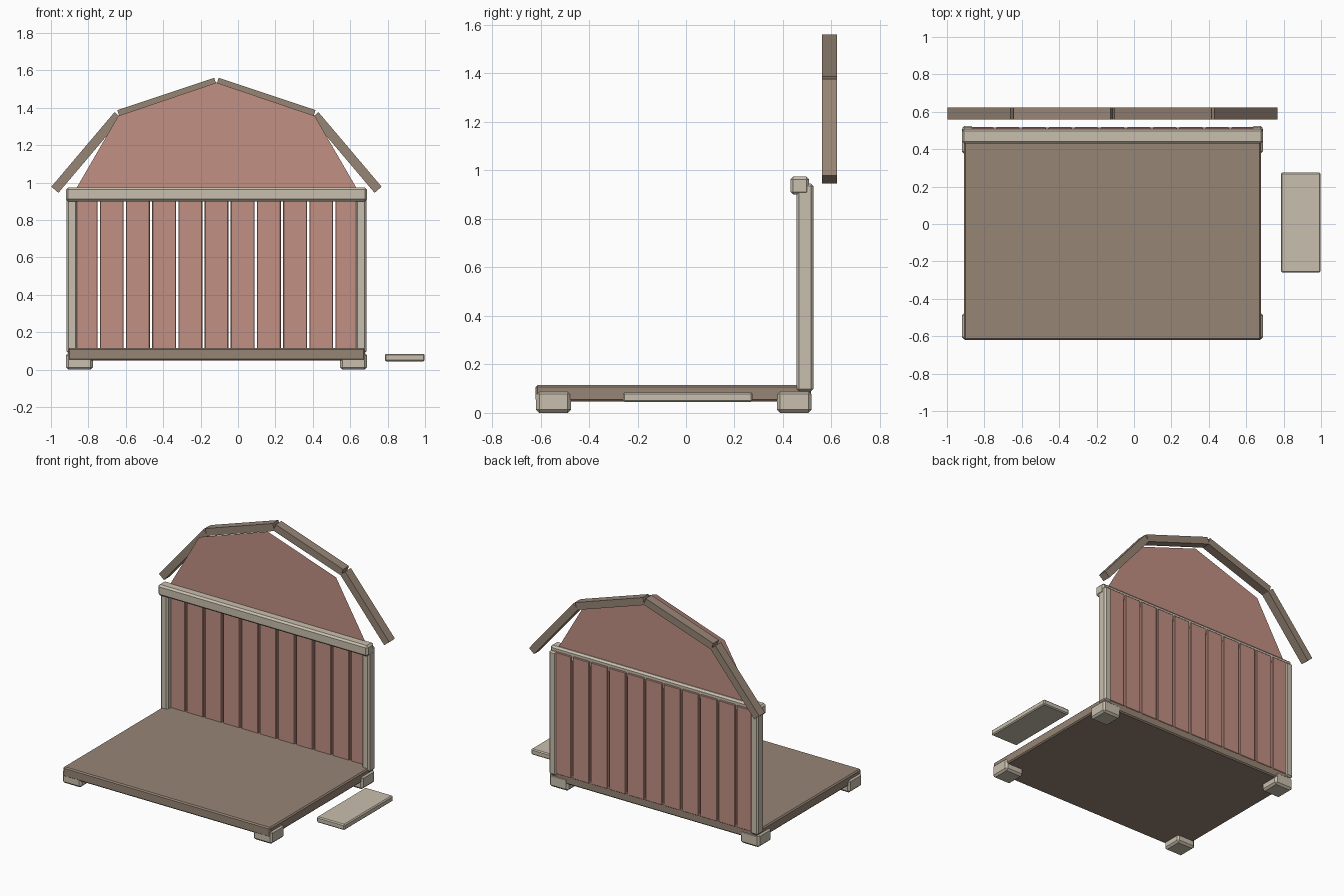
import bpy, bmesh, math
from mathutils import Vector

cube = bpy.data.objects.get("Cube")
if cube:
    bpy.data.objects.remove(cube, do_unlink=True)

MID_X = -0.115  # centre line of the wall and roof


def material(name, rgb):
    m = bpy.data.materials.new(name)
    m.use_nodes = True
    col = (*rgb, 1)
    m.diffuse_color = col
    m.node_tree.nodes["Principled BSDF"].inputs["Base Color"].default_value = col
    return m


brown = material("brown wood", (0.31, 0.235, 0.18))
cream = material("cream trim", (0.58, 0.52, 0.42))
red = material("faded red paint", (0.54, 0.28, 0.23))


def finish(name, bm, mat):
    mesh = bpy.data.meshes.new(name)
    bm.to_mesh(mesh)
    bm.free()
    mesh.materials.append(mat)
    ob = bpy.data.objects.new(name, mesh)
    bpy.context.collection.objects.link(ob)
    return ob


def box(name, lo, hi, mat, bevel=0.0):
    """Box between two corners, with chamfered edges."""
    lo, hi = Vector(lo), Vector(hi)
    bm = bmesh.new()
    bmesh.ops.create_cube(bm, size=1)
    bmesh.ops.scale(bm, vec=hi - lo, verts=bm.verts)
    if bevel:
        bmesh.ops.bevel(bm, geom=bm.edges[:], offset=bevel, segments=1,
                        affect='EDGES')
    ob = finish(name, bm, mat)
    ob.location = (lo + hi) / 2
    return ob


def bar(name, a, b, thick, y0, y1, mat):
    """Square-ended bar between two points in the xz plane."""
    a, b = Vector(a), Vector(b)
    d, c = b - a, (a + b) / 2
    half = d.length / 2
    ob = box(name, (-half, y0, -thick / 2), (half, y1, thick / 2), mat)
    ob.location = (c.x, (y0 + y1) / 2, c.y)
    ob.rotation_euler.y = -math.atan2(d.y, d.x)
    return ob


# Floor
box("floor", (-0.91, -0.62, 0.048), (0.68, 0.515, 0.115), brown, 0.008)

# Feet and wall posts on each side
for side, s in (("right", -1), ("left", 1)):
    def span(inner, outer):
        return sorted((MID_X + s * inner, MID_X + s * outer))

    x0, x1 = span(0.66, 0.805)
    for end, y0, y1 in (("front", -0.618, -0.475), ("back", 0.375, 0.518)):
        box(f"{end}_{side}_foot", (x0, y0, 0), (x1, y1, 0.09), cream, 0.013)
    x0, x1 = span(0.745, 0.802)
    box(f"{side}_post", (x0, 0.455, 0.088), (x1, 0.525, 0.945), cream, 0.01)

# Top beam
box("top_beam", (-0.92, 0.43, 0.9), (0.69, 0.508, 0.975), cream, 0.012)

# Wall planks with open gaps between
for i in range(11):
    x = MID_X + (i - 5) * 0.14
    box(f"wall_plank_{i + 1}", (x - 0.064, 0.492, 0.1),
        (x + 0.064, 0.518, 0.945), red, 0.004)

# Thin gable panel
bm = bmesh.new()
outline = [(0.755, 0.96), (0.525, 1.357), (0, 1.535)]
points = outline + [(-x, z) for x, z in outline[1::-1]]
bm.faces.new([bm.verts.new((MID_X + x, 0.49, z)) for x, z in points])
finish("gable_panel", bm, red)

# Roof arch: two bars on each side
for side, s in (("right", -1), ("left", 1)):
    for part, a, b in (("lower", (0.864, 0.962), (0.526, 1.361)),
                       ("upper", (0.522, 1.364), (0.004, 1.537))):
        bar(f"{part}_{side}_roof_bar", (MID_X + s * a[0], a[1]),
            (MID_X + s * b[0], b[1]), 0.05, 0.56, 0.623, brown)

# Loose step beside the floor
box("step", (0.785, -0.26, 0.045), (0.998, 0.275, 0.085), cream, 0.007)
